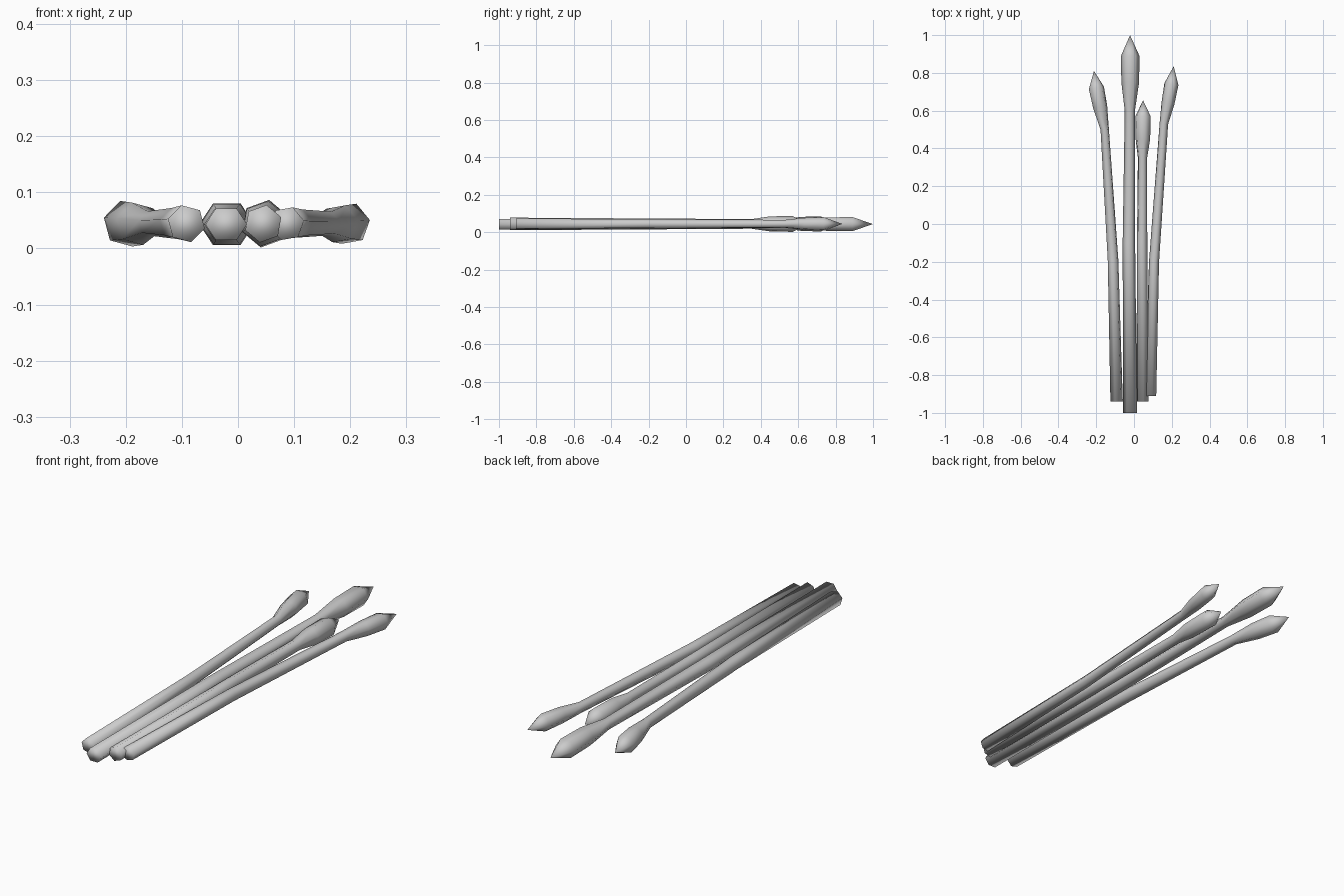
import bpy, bmesh
from math import cos, sin, radians, pi
from mathutils import Vector

cube = bpy.data.objects.get("Cube")
if cube:
    bpy.data.objects.remove(cube)

grey = bpy.data.materials.new("pale_grey")
grey.use_nodes = True
grey.diffuse_color = (0.6, 0.6, 0.6, 1)
grey.node_tree.nodes["Principled BSDF"].inputs["Base Color"].default_value = (0.6, 0.6, 0.6, 1)


def spear(name, rings, tip, twist, height=0.044, squash=1.0):
    """Six-sided stalk lofted through (x, y, radius) rings and closed to a pointed tip."""
    bm = bmesh.new()
    centres = [Vector((x, y, height)) for x, y, r in rings] + [Vector((*tip, height))]
    loops = []
    for i, (x, y, r) in enumerate(rings):
        # each ring stands across the local direction of the stalk
        along = (centres[i + 1] - centres[max(i - 1, 0)]).normalized()
        if i == 0:
            along = Vector((0, 1, 0))
        across = Vector((along.y, -along.x, 0))
        ring = []
        for k in range(6):
            a = radians(twist) + k * pi / 3
            ring.append(bm.verts.new(centres[i] + across * (r * cos(a))
                                     + Vector((0, 0, r * sin(a) * squash))))
        loops.append(ring)
    for low, high in zip(loops, loops[1:]):
        for k in range(6):
            n = (k + 1) % 6
            bm.faces.new((low[k], low[n], high[n], high[k]))
    point = bm.verts.new(centres[-1])
    for k in range(6):
        bm.faces.new((loops[-1][k], loops[-1][(k + 1) % 6], point))
    bm.faces.new(loops[0])
    bmesh.ops.recalc_face_normals(bm, faces=bm.faces)
    for f in bm.faces:
        f.smooth = True
    mesh = bpy.data.meshes.new(name)
    bm.to_mesh(mesh)
    bm.free()
    mesh.materials.append(grey)
    obj = bpy.data.objects.new(name, mesh)
    bpy.context.collection.objects.link(obj)


# long middle stalk
spear("middle_stalk",
      [(-0.021, -1, 0.037), (-0.027, -0.1, 0.033), (-0.022, 0.6, 0.027),
       (-0.02, 0.75, 0.047), (-0.02, 0.89, 0.049)],
      (-0.021, 1), 0, 0.043, 0.88)

# outer stalk bending towards -x
spear("right_outer_stalk",
      [(-0.092, -0.94, 0.034), (-0.111, -0.19, 0.029), (-0.155, 0.5, 0.023),
       (-0.179, 0.62, 0.039), (-0.199, 0.72, 0.042)],
      (-0.212, 0.81), 105)

# short inner stalk
spear("short_stalk",
      [(0.045, -0.94, 0.034), (0.043, -0.1, 0.029), (0.045, 0.35, 0.026),
       (0.047, 0.45, 0.041), (0.048, 0.57, 0.043)],
      (0.048, 0.655), 80)

# outer stalk bending towards +x
spear("left_outer_stalk",
      [(0.087, -0.91, 0.031), (0.106, -0.2, 0.027), (0.158, 0.53, 0.023),
       (0.18, 0.64, 0.035), (0.198, 0.74, 0.038)],
      (0.21, 0.835), 10)
